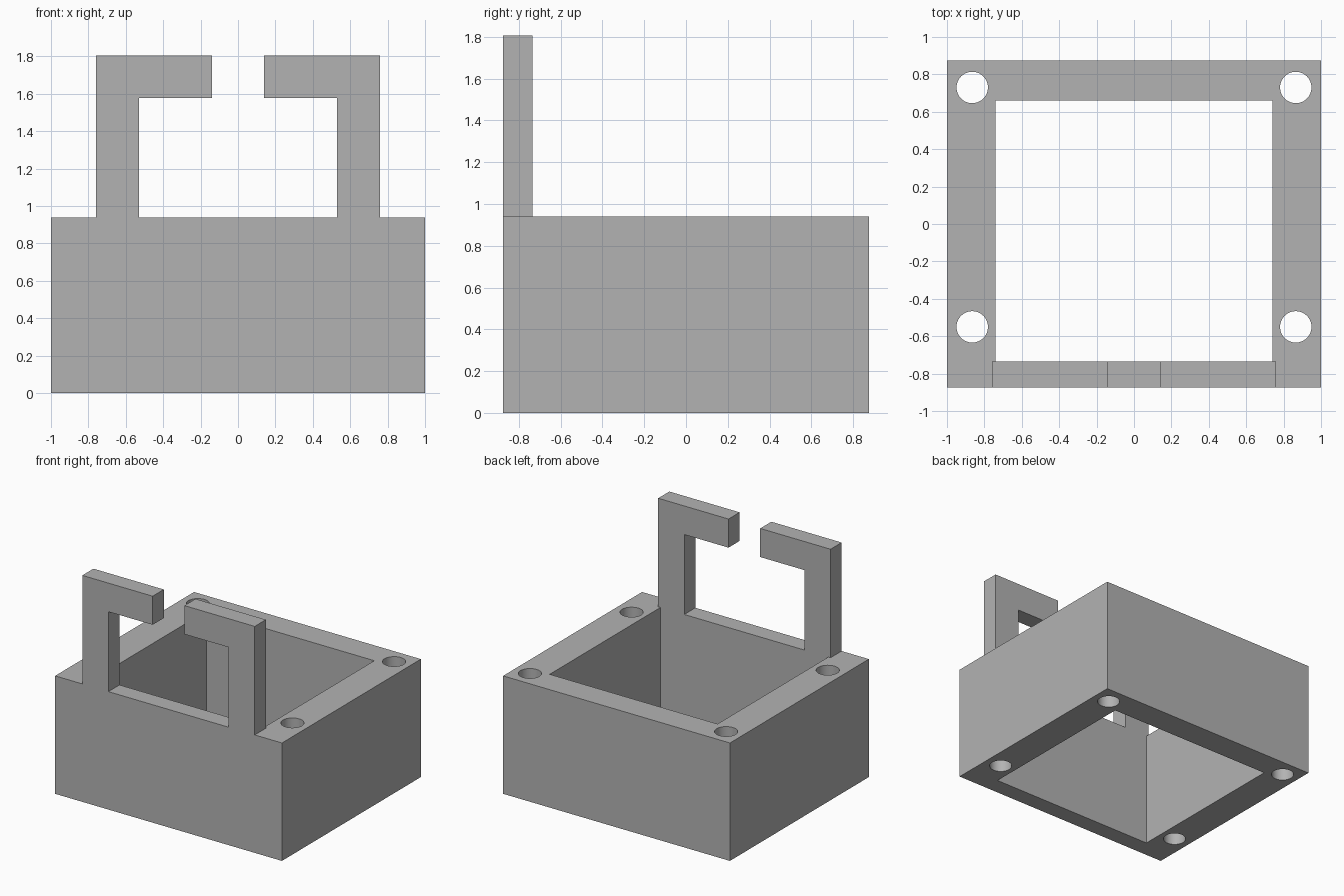
import bpy
import bmesh
from mathutils import Vector

cube = bpy.data.objects.get("Cube")
if cube:
    bpy.data.objects.remove(cube, do_unlink=True)

HALF_Y, BODY_TOP = 0.875, 0.94
FRONT_WALL_BACK = -0.735

grey = bpy.data.materials.new("plain grey")
grey.use_nodes = True
COLOUR = (0.45, 0.45, 0.45, 1)
grey.diffuse_color = COLOUR
grey.node_tree.nodes["Principled BSDF"].inputs["Base Color"].default_value = COLOUR


def prism(name, outline, sweep):
    """Extrude a closed outline along a vector."""
    bm = bmesh.new()
    face = bm.faces.new([bm.verts.new(p) for p in outline])
    new = bmesh.ops.extrude_face_region(bm, geom=[face])["geom"]
    verts = [v for v in new if isinstance(v, bmesh.types.BMVert)]
    bmesh.ops.translate(bm, verts=verts, vec=Vector(sweep))
    bmesh.ops.recalc_face_normals(bm, faces=bm.faces)
    mesh = bpy.data.meshes.new(name)
    bm.to_mesh(mesh)
    bm.free()
    mesh.materials.append(grey)
    obj = bpy.data.objects.new(name, mesh)
    bpy.context.collection.objects.link(obj)
    return obj


def box(name, x0, x1, y0, y1, z0, z1):
    outline = [(x0, y0, z0), (x1, y0, z0), (x1, y1, z0), (x0, y1, z0)]
    return prism(name, outline, (0, 0, z1 - z0))


def combine(target, tool, operation):
    """Apply a boolean and discard the tool object."""
    mod = target.modifiers.new(operation.title(), "BOOLEAN")
    mod.operation, mod.object, mod.solver = operation, tool, "EXACT"
    bpy.context.view_layer.objects.active = target
    bpy.ops.object.modifier_apply(modifier=mod.name)
    bpy.data.objects.remove(tool, do_unlink=True)


# Rectangular body with a central opening right through
body = box("hollow_body", -1, 1, -HALF_Y, HALF_Y, 0, BODY_TOP)
opening = box("opening_cutter", -0.74, 0.74, FRONT_WALL_BACK, 0.66, -0.5, 1.5)
combine(body, opening, "DIFFERENCE")

# Vertical screw holes in the corners
for x in (-0.865, 0.865):
    for y in (-0.55, 0.73):
        bpy.ops.mesh.primitive_cylinder_add(vertices=48, radius=0.084, depth=3,
                                            location=(x, y, 0.5))
        combine(body, bpy.context.object, "DIFFERENCE")

# Two facing hooks rising flush from the front wall
hook = [(0.53, 0.8), (0.76, 0.8), (0.76, 1.805), (0.14, 1.805), (0.14, 1.577), (0.53, 1.577)]
for side, label in ((-1, "right_hook"), (1, "left_hook")):
    outline = [(side * x, -HALF_Y, z) for x, z in hook]
    tool = prism(label, outline, (0, FRONT_WALL_BACK + HALF_Y, 0))
    combine(body, tool, "UNION")

# Smooth hole walls, crisp edges elsewhere
bpy.ops.object.select_all(action="DESELECT")
body.select_set(True)
bpy.context.view_layer.objects.active = body
bpy.ops.object.shade_smooth_by_angle()
